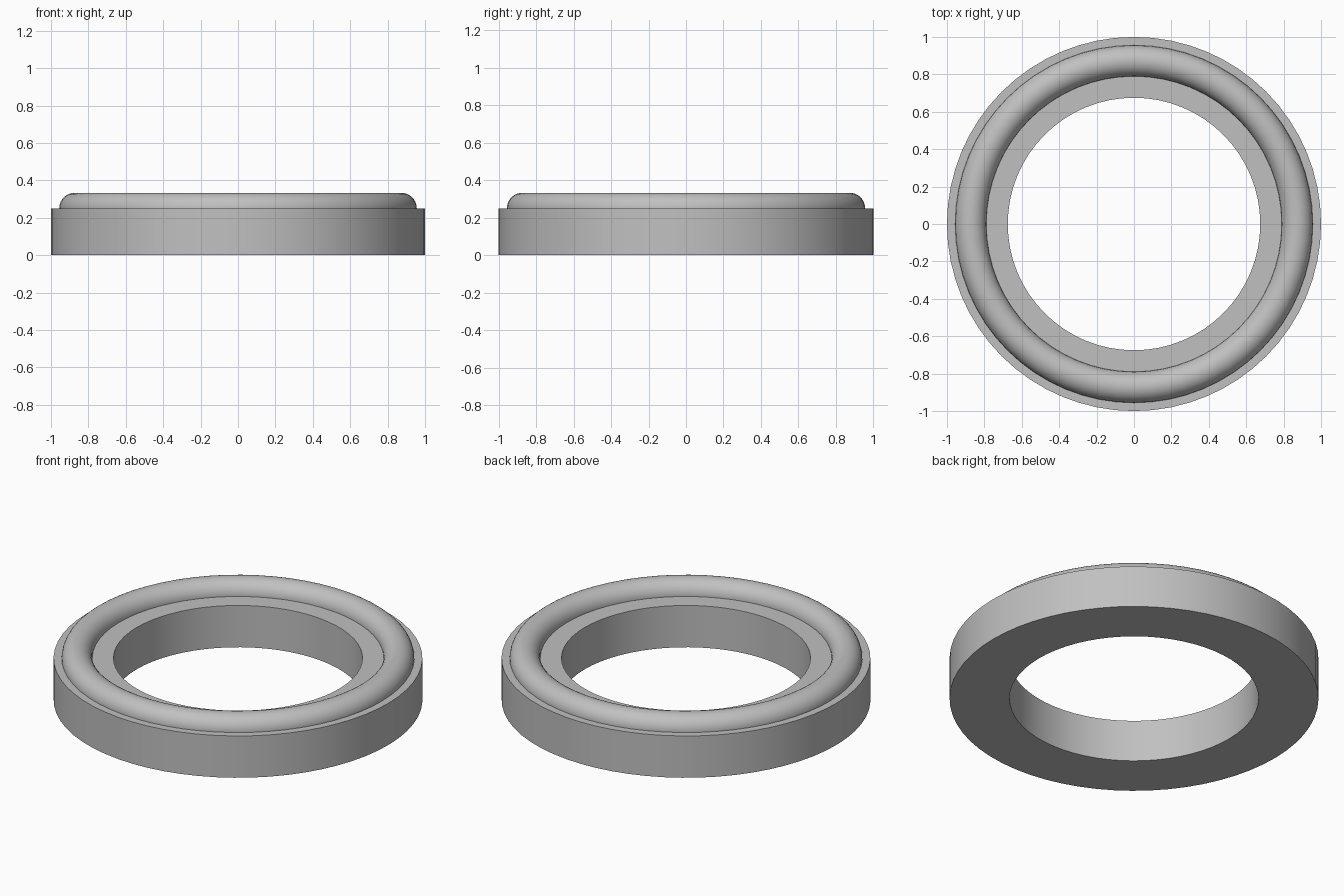
import bpy
import bmesh
from math import cos, sin, pi, radians

cube = bpy.data.objects.get("Cube")
if cube:
    bpy.data.objects.remove(cube, do_unlink=True)

SEGMENTS = 64
BASE_HEIGHT = 0.25
BEAD_RADIUS = 0.083
BEAD_CENTRE = 0.873

grey = bpy.data.materials.new("plain grey")
grey.use_nodes = True
colour = (0.53, 0.53, 0.53, 1)
grey.diffuse_color = colour
grey.node_tree.nodes["Principled BSDF"].inputs["Base Color"].default_value = colour


def lathe(name, profile):
    """Revolve a closed (radius, height) profile around z."""
    bm = bmesh.new()
    rings = []
    for i in range(SEGMENTS):
        a = 2 * pi * i / SEGMENTS
        rings.append([bm.verts.new((r * cos(a), r * sin(a), z)) for r, z in profile])
    n = len(profile)
    for i, ring in enumerate(rings):
        after = rings[(i + 1) % SEGMENTS]
        for j in range(n):
            k = (j + 1) % n
            bm.faces.new((ring[j], after[j], after[k], ring[k]))
    bmesh.ops.recalc_face_normals(bm, faces=bm.faces)
    mesh = bpy.data.meshes.new(name)
    bm.to_mesh(mesh)
    bm.free()
    mesh.materials.append(grey)
    obj = bpy.data.objects.new(name, mesh)
    bpy.context.collection.objects.link(obj)
    bpy.ops.object.select_all(action="DESELECT")
    obj.select_set(True)
    bpy.context.view_layer.objects.active = obj
    bpy.ops.object.shade_smooth_by_angle(angle=radians(30))
    return obj


# Flat ring with a square section
lathe("base_ring", [(0.675, 0), (1, 0), (1, BASE_HEIGHT), (0.675, BASE_HEIGHT)])

# Round bead, its lower half sunk into the base
STEPS = 32
lathe("rounded_bead", [
    (BEAD_CENTRE + BEAD_RADIUS * cos(2 * pi * s / STEPS),
     BASE_HEIGHT + BEAD_RADIUS * sin(2 * pi * s / STEPS))
    for s in range(STEPS)])
